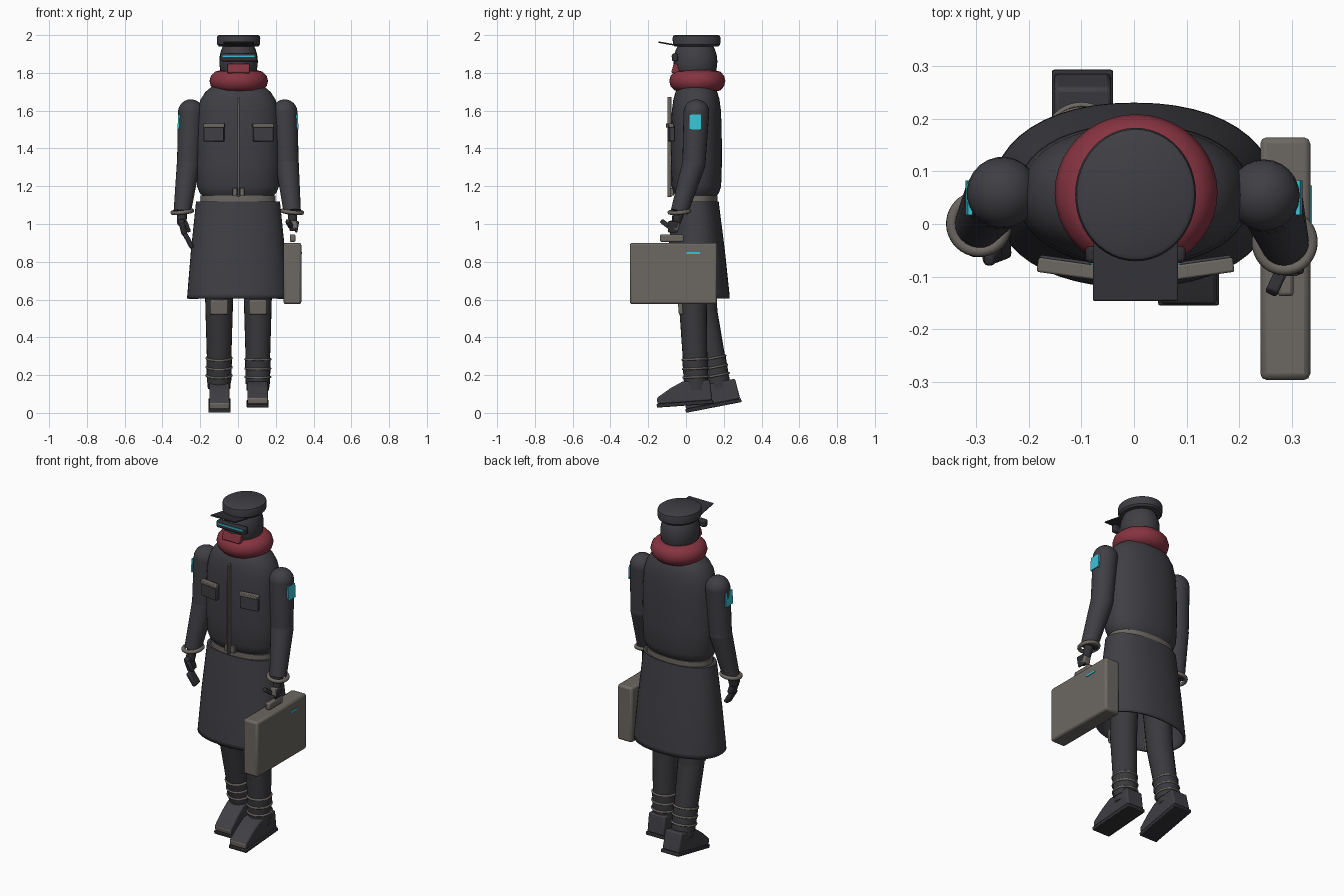
import bpy, bmesh, math
from mathutils import Vector, Matrix

if "Cube" in bpy.data.objects:
    bpy.data.objects.remove(bpy.data.objects["Cube"])


def material(name, r, g, b):
    m = bpy.data.materials.new(name)
    m.diffuse_color = (r, g, b, 1)
    m.use_nodes = True
    m.node_tree.nodes["Principled BSDF"].inputs["Base Color"].default_value = m.diffuse_color
    return m


COAT = material("charcoal cloth", 0.050, 0.049, 0.058)
DARK = material("dark trousers", 0.042, 0.041, 0.047)
BLACK = material("black leather", 0.030, 0.030, 0.035)
TRIM = material("warm grey trim", 0.15, 0.138, 0.122)
RED = material("dark red wool", 0.24, 0.034, 0.052)
CYAN = material("cyan glow", 0.04, 0.55, 0.68)


def finish(name, bm, mats, bevel=0.0, angle=35):
    bmesh.ops.recalc_face_normals(bm, faces=bm.faces[:])
    me = bpy.data.meshes.new(name)
    bm.to_mesh(me)
    bm.free()
    ob = bpy.data.objects.new(name, me)
    bpy.context.collection.objects.link(ob)
    for m in mats if isinstance(mats, list) else [mats]:
        me.materials.append(m)
    if bevel:
        mod = ob.modifiers.new("bevel", 'BEVEL')
        mod.width, mod.segments = bevel, 2
    bpy.ops.object.select_all(action='DESELECT')
    ob.select_set(True)
    bpy.context.view_layer.objects.active = ob
    bpy.ops.object.shade_smooth_by_angle(angle=math.radians(angle))
    return ob


def box(name, loc, size, mat, rot=(0, 0, 0), bevel=0.0):
    bm = bmesh.new()
    bmesh.ops.create_cube(bm, size=1)
    bmesh.ops.scale(bm, vec=size, verts=bm.verts)
    ob = finish(name, bm, mat, bevel)
    ob.location = loc
    ob.rotation_euler = [math.radians(a) for a in rot]
    return ob


def loft(name, rings, mat, centre=(0, 0.055), power=2.2, seg=48, closed_bottom=True):
    """Stack of rounded oval rings (z, rx, ry)."""
    bm = bmesh.new()
    loops = []
    for z, rx, ry in rings:
        loop = []
        for i in range(seg):
            a = 2 * math.pi * i / seg
            c, s = math.cos(a), math.sin(a)
            x = math.copysign(abs(c) ** (2 / power), c) * rx
            y = math.copysign(abs(s) ** (2 / power), s) * ry
            loop.append(bm.verts.new((centre[0] + x, centre[1] + y, z)))
        loops.append(loop)
    for a, b in zip(loops, loops[1:]):
        for i in range(seg):
            j = (i + 1) % seg
            bm.faces.new((a[i], a[j], b[j], b[i]))
    bm.faces.new(loops[-1])
    if closed_bottom:
        bm.faces.new(loops[0][::-1])
    return finish(name, bm, mat)


def limb(name, a, b, ra, rb, mat, balls=(True, True)):
    """Tapered tube between two joints with round ends."""
    a, b = Vector(a), Vector(b)
    d = b - a
    turn = d.to_track_quat('Z', 'Y').to_matrix().to_4x4()
    bm = bmesh.new()
    bmesh.ops.create_cone(bm, cap_ends=True, segments=24, radius1=ra, radius2=rb, depth=d.length,
                          matrix=Matrix.Translation((a + b) / 2) @ turn)
    for p, r, use in ((a, ra, balls[0]), (b, rb, balls[1])):
        if use:
            bmesh.ops.create_uvsphere(bm, u_segments=24, v_segments=12, radius=r,
                                      matrix=Matrix.Translation(p) @ turn)
    return finish(name, bm, mat)


def ring(name, loc, axis, major, minor, mat, scale=(1, 1, 1)):
    bpy.ops.mesh.primitive_torus_add(major_radius=major, minor_radius=minor,
                                     major_segments=40, minor_segments=12, location=loc)
    ob = bpy.context.object
    ob.name = name
    ob.rotation_euler = Vector(axis).to_track_quat('Z', 'Y').to_euler()
    ob.scale = scale
    ob.data.materials.append(mat)
    bpy.ops.object.shade_smooth_by_angle(angle=math.radians(60))


# Coat body and flared open skirt
loft("jacket", [(1.145, .185, .105), (1.165, .203, .120), (1.20, .217, .131), (1.32, .222, .135),
                (1.50, .220, .134), (1.60, .213, .130), (1.66, .198, .122), (1.70, .172, .110),
                (1.73, .135, .092), (1.755, .08, .06)], COAT)
skirt = loft("coat_skirt", [(.605, .270, .176), (.63, .268, .175), (.85, .250, .152), (1.12, .222, .118)],
             COAT, closed_bottom=False)
skirt.modifiers.new("cloth", 'SOLIDIFY').thickness = 0.012
loft("belt", [(1.115, .198, .113), (1.15, .198, .113)], TRIM)

# Zip, buckle and chest pockets
box("zip", (.003, -.088, 1.408), (.012, .022, .53), TRIM, bevel=.003)
for x in (-.017, .022):
    box("buckle_plate", (x, -.075, 1.17), (.024, .022, .04), TRIM, bevel=.003)
for s in (-1, 1):
    x = .13 * s + .003
    box("pocket", (x, -.079, 1.48), (.108, .026, .085), COAT, (0, 0, 8 * s), .004)
    box("pocket_flap", (x, -.085, 1.522), (.114, .028, .022), TRIM, (0, 0, 8 * s), .004)

# Head, cap, visor and scarf
bm = bmesh.new()
bmesh.ops.create_uvsphere(bm, u_segments=32, v_segments=20, radius=1)
bmesh.ops.scale(bm, vec=(.102, .116, .14), verts=bm.verts)
bmesh.ops.translate(bm, vec=(.003, .05, 1.86), verts=bm.verts)
finish("head", bm, COAT)
loft("cap", [(1.94, .104, .116), (1.95, .113, .125), (1.985, .115, .127), (1.995, .112, .124),
             (2.0, .104, .116)], COAT, (.003, .056), 2)
box("cap_brim", (.003, -.09, 1.953), (.162, .115, .008), BLACK, (-10, 0, 0), .003)
box("visor", (.003, -.058, 1.882), (.19, .032, .042), BLACK, bevel=.008)
box("visor_light", (.003, -.075, 1.888), (.17, .006, .009), CYAN)
box("face_wrap", (.003, -.05, 1.82), (.115, .045, .05), RED, (-15, 0, 0), .006)
ring("scarf", (.004, .06, 1.757), (0, 0, 1), .098, .057, RED, (1, .96, 1))

# Arms, cuffs and shoulder patches
ARMS = (("left", -1, (-.25, .06, 1.592), (-.262, .05, 1.32), (-.295, .0, 1.065)),
        ("right", 1, (.247, .055, 1.592), (.26, .042, 1.32), (.287, -.035, 1.065)))
for side, s, shoulder, elbow, wrist in ARMS:
    limb(side + "_upper_arm", shoulder, elbow, .068, .061, COAT)
    limb(side + "_forearm", elbow, wrist, .062, .046, COAT, (True, False))
    ring(side + "_cuff", wrist, (.1 * s, -.08, 1), .052, .011, TRIM)
    box(side + "_patch", (.314 * s, .05, 1.54), (.009, .066, .08), CYAN, (0, -3 * s, 0))

# Relaxed left hand, and right hand curled round the handle
limb("left_wrist", (-.295, -.005, 1.07), (-.298, -.018, 1.01), .028, .025, BLACK)
box("left_palm", (-.293, -.028, .985), (.032, .06, .085), BLACK, (10, -14, 0), .01)
box("left_fingers", (-.262, -.045, .912), (.026, .055, .085), BLACK, (10, -28, 0), .01)
box("left_thumb", (-.268, -.062, .985), (.02, .022, .06), BLACK, (15, -20, 0), .006)
limb("right_wrist", (.287, -.03, 1.075), (.29, -.05, 1.01), .027, .022, BLACK)
box("right_palm", (.295, -.066, .99), (.045, .06, .045), TRIM, (-15, 0, 0), .008)
box("right_finger", (.272, -.108, 1.0), (.024, .06, .022), BLACK, (-35, 0, -25), .005)
box("right_grip", (.312, -.07, .985), (.014, .05, .06), BLACK, (0, 10, 0), .005)

# Briefcase
box("briefcase", (.288, -.066, .738), (.095, .462, .325), TRIM, bevel=.012)
box("briefcase_handle", (.289, -.075, .925), (.03, .125, .04), TRIM, bevel=.007)
box("briefcase_light", (.336, .038, .847), (.006, .07, .009), CYAN)

# Legs, gaiter rings and knee pads
LEGS = (("left", (-.10, .06, .92), (-.10, .095, .53), (-.10, .175, .13)),
        ("right", (.105, .045, .92), (.105, .038, .53), (.105, .055, .12)))
for side, hip, knee, ankle in LEGS:
    limb(side + "_thigh", hip, knee, .082, .072, DARK)
    limb(side + "_calf", knee, ankle, .072, .06, DARK, (True, False))
    k, a = Vector(knee), Vector(ankle)
    limb(side + "_gaiter", k.lerp(a, .60), k.lerp(a, .92), .068, .064, DARK, (False, False))
    for t in (.60, .72, .83):
        ring(side + "_gaiter_ring", k.lerp(a, t), a - k, .066, .006, TRIM)
    box(side + "_knee_pad", k + Vector((0, -.066, .03)), (.095, .026, .08), TRIM, (5, 0, 0), .008)


def boot(side, loc, tilt):
    """Side profile extruded across the foot, with a grey toe face and a flat sole."""
    profile = [(0, .018), (0, .052), (.075, .098), (.14, .128), (.285, .128), (.292, .018)]
    bm = bmesh.new()
    rows = [[bm.verts.new((x, y, z)) for y, z in profile] for x in (-.054, .054)]
    bm.faces.new(rows[0])
    bm.faces.new(rows[1][::-1])
    n = len(profile)
    for i in range(n):
        j = (i + 1) % n
        f = bm.faces.new((rows[0][i], rows[0][j], rows[1][j], rows[1][i]))
        f.material_index = 1 if i == 0 else 0
    upper = finish(side + "_boot", bm, [COAT, TRIM], .008)
    sole = box(side + "_sole", (0, 0, 0), (.116, .3, .02), BLACK, bevel=.004)
    sole.data.transform(Matrix.Translation((0, .146, .01)))
    for ob in (upper, sole):
        ob.location = loc
        ob.rotation_euler.x = math.radians(tilt)


boot("left", (-.098, .004, .001), 11)
boot("right", (.104, -.15, .028), 4)
